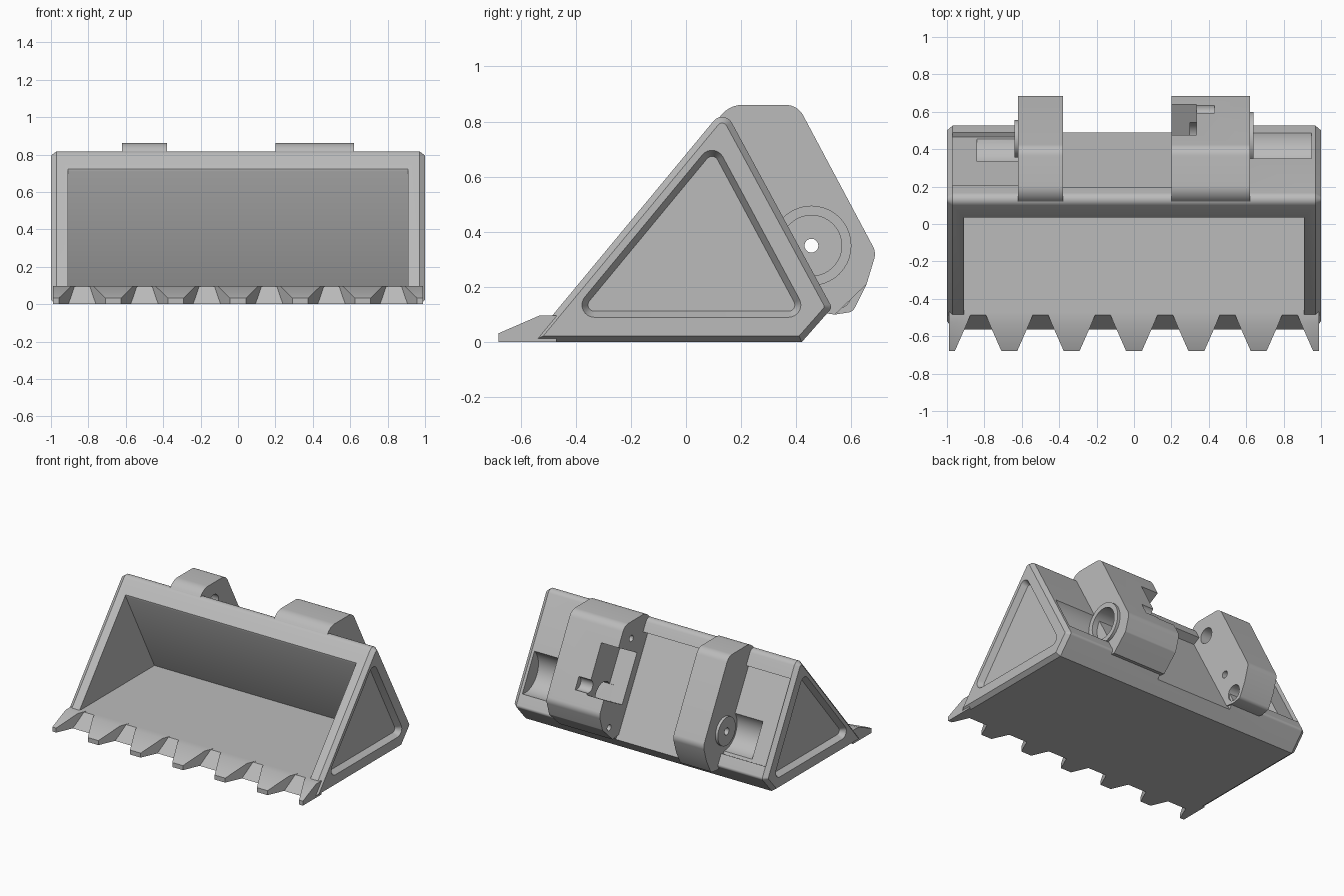
import bpy, bmesh, math
from mathutils import Vector

cube = bpy.data.objects.get("Cube")
if cube:
    bpy.data.objects.remove(cube, do_unlink=True)

grey = bpy.data.materials.new("plain grey")
grey.use_nodes = True
GREY = (0.5, 0.5, 0.5, 1)
grey.diffuse_color = GREY
grey.node_tree.nodes["Principled BSDF"].inputs["Base Color"].default_value = GREY


def rounded(corners, steps=8):
    """Convex outline of (y, z, radius) corners, each turned into an arc."""
    out = []
    for i, (y, z, r) in enumerate(corners):
        p = Vector((y, z))
        if r == 0:
            out.append(p)
            continue
        a = (Vector(corners[i - 1][:2]) - p).normalized()
        b = (Vector(corners[(i + 1) % len(corners)][:2]) - p).normalized()
        half = a.angle(b) / 2
        centre = p + (a + b).normalized() * (r / math.sin(half))
        start = p + a * (r / math.tan(half)) - centre
        end = p + b * (r / math.tan(half)) - centre
        turn = math.pi - 2 * half
        for k in range(steps + 1):
            t = k / steps
            v = start * math.sin((1 - t) * turn) + end * math.sin(t * turn)
            out.append(centre + v / math.sin(turn))
    return out


def inset(corners, d):
    """Move every side of a counter-clockwise convex outline inwards by d."""
    out = []
    for i, (y, z, r) in enumerate(corners):
        p = Vector((y, z))
        a = (p - Vector(corners[i - 1][:2])).normalized()
        b = (Vector(corners[(i + 1) % len(corners)][:2]) - p).normalized()
        na, nb = Vector((-a.y, a.x)), Vector((-b.y, b.x))
        q = p + (na + nb) * (d / (1 + na.dot(nb)))
        out.append((q.x, q.y, max(r - d, 0.012) if r else 0))
    return out


def loft(name, rings):
    """Closed solid through rings of 3D points."""
    bm = bmesh.new()
    rows = [[bm.verts.new(p) for p in ring] for ring in rings]
    n = len(rows[0])
    for a, b in zip(rows, rows[1:]):
        for i in range(n):
            j = (i + 1) % n
            bm.faces.new((a[i], a[j], b[j], b[i]))
    bm.faces.new(rows[0])
    bm.faces.new(rows[-1])
    bmesh.ops.recalc_face_normals(bm, faces=bm.faces)
    mesh = bpy.data.meshes.new(name)
    bm.to_mesh(mesh)
    bm.free()
    mesh.materials.append(grey)
    obj = bpy.data.objects.new(name, mesh)
    bpy.context.collection.objects.link(obj)
    return obj


def slab(name, *sections):
    """Sections are (x, outline in y and z)."""
    return loft(name, [[(x, p[0], p[1]) for p in pts] for x, pts in sections])


def prism(x0, x1, pts, name="cutter"):
    return slab(name, (x0, pts), (x1, pts))


def rod(x0, x1, y, z, r, name="cutter", n=40):
    pts = [(y + r * math.cos(k * math.tau / n), z + r * math.sin(k * math.tau / n))
           for k in range(n)]
    return prism(x0, x1, pts, name)


def cut(obj, cutters):
    bpy.context.view_layer.objects.active = obj
    for c in cutters:
        c.hide_render = True
        m = obj.modifiers.new("cut", 'BOOLEAN')
        m.operation, m.solver, m.object = 'DIFFERENCE', 'EXACT', c
        bpy.ops.object.modifier_apply(modifier=m.name)
        bpy.data.objects.remove(c, do_unlink=True)


# Coordinates on the sloping back: t runs down it, d stands out from it
ALONG = Vector((0.36, -0.66)).normalized()
OUT = Vector((0.66, 0.36)).normalized()


def back(t, d):
    return Vector((0.17, 0.79)) + ALONG * t + OUT * d


def back_box(x0, x1, t0, t1, d0, d1):
    return prism(x0, x1, [back(t0, d0), back(t1, d0), back(t1, d1), back(t0, d1)])


PIN = (0.455, 0.35)

# Bucket shell with chamfered ends
outline = [(-0.565, 0, 0), (0.42, 0, 0), (0.53, 0.125, 0.02), (0.138, 0.848, 0.04)]
full, small = rounded(outline), rounded(inset(outline, 0.022))
shell = slab("bucket_shell", (-1, small), (-0.97, full), (0.97, full), (1, small))
cutters = [
    # scoop
    prism(-0.91, 0.91, [(-0.7, 0.095), (0.358, 0.095), (0.035, 0.71),
                        (0.02, 0.9), (-0.7, 0.9)]),
    # recessed back panels
    back_box(-0.39, 0.21, 0.06, 0.95, -0.06, 0.2),
    back_box(-0.97, -0.61, 0.08, 0.67, -0.03, 0.2),
    # round clearance beside the brackets
    rod(0.6, 0.95, *PIN, 0.15),
    rod(-0.84, -0.6, *PIN, 0.145),
]
# triangular side recesses
tri = [(-0.428, 0.09, 0.045), (0.447, 0.09, 0.045), (0.102, 0.731, 0.045)]
for s in (-1, 1):
    cutters.append(slab("cutter", (s * 0.96, rounded(inset(tri, 0.022))),
                        (s * 1.0, rounded(tri)), (s * 1.05, rounded(tri))))
cut(shell, cutters)

# Teeth along the cutting edge
LIMIT = 0.988
for i in range(-3, 4):
    x = i / 3
    rings = []
    for y, w, top in ((-0.47, 0.132, 0.097), (-0.53, 0.108, 0.097), (-0.68, 0.042, 0.032)):
        l, r = max(x - w, -LIMIT), min(x + w, LIMIT)
        rings.append([(l, y, 0), (r, y, 0), (r, y, top), (l, y, top)])
    loft("tooth_%d" % (i + 4), rings)

# Hinge brackets
upper = [(0.69, 0.325, 0.06), (0.405, 0.86, 0.07), (0.159, 0.861, 0.1),
         (0.10, 0.79, 0), (0.12, 0.70, 0), (0.40, 0.12, 0)]
narrow = prism(-0.62, -0.38, rounded([(0.54, 0.10, 0), (0.605, 0.11, 0.03),
                                      (0.655, 0.21, 0)] + upper), "narrow_bracket")
wide = prism(0.20, 0.62, rounded([(0.54, 0.10, 0), (0.655, 0.21, 0.02)] + upper),
             "wide_bracket")
cut(narrow, [
    rod(-0.7, -0.3, *PIN, 0.025),
    rod(-0.5, -0.3, 0.27, 0.72, 0.055),
    rod(-0.5, -0.3, 0.545, 0.175, 0.055),
])
cut(wide, [
    # open notch on the inner side, with lobed pocket behind it
    back_box(0.1, 0.335, 0.20, 0.55, 0.0, 0.4),
    rod(0.3, 0.43, 0.615, 0.47, 0.045),
    rod(0.3, 0.425, *PIN, 0.09),
    # pin bore
    rod(0.46, 0.7, *PIN, 0.11),
    rod(0.1, 0.7, *PIN, 0.025),
    # small holes in the flanges
    rod(0.1, 0.28, 0.33, 0.74, 0.022),
    rod(0.1, 0.28, 0.58, 0.20, 0.022),
])

# Pin bosses on the outer bracket faces
ring = rod(0.615, 0.64, *PIN, 0.145, "pin_collar")
cut(ring, [rod(0.5, 0.7, *PIN, 0.11)])
disc = rod(-0.64, -0.615, *PIN, 0.10, "pin_disc")
cut(disc, [rod(-0.7, -0.5, *PIN, 0.025)])

# Smooth curved faces, keep edges sharp
bpy.ops.object.select_all(action='DESELECT')
for o in bpy.context.collection.objects:
    if o.type == 'MESH' and grey.name in o.data.materials:
        o.select_set(True)
        bpy.context.view_layer.objects.active = o
bpy.ops.object.shade_smooth_by_angle(angle=math.radians(30))
